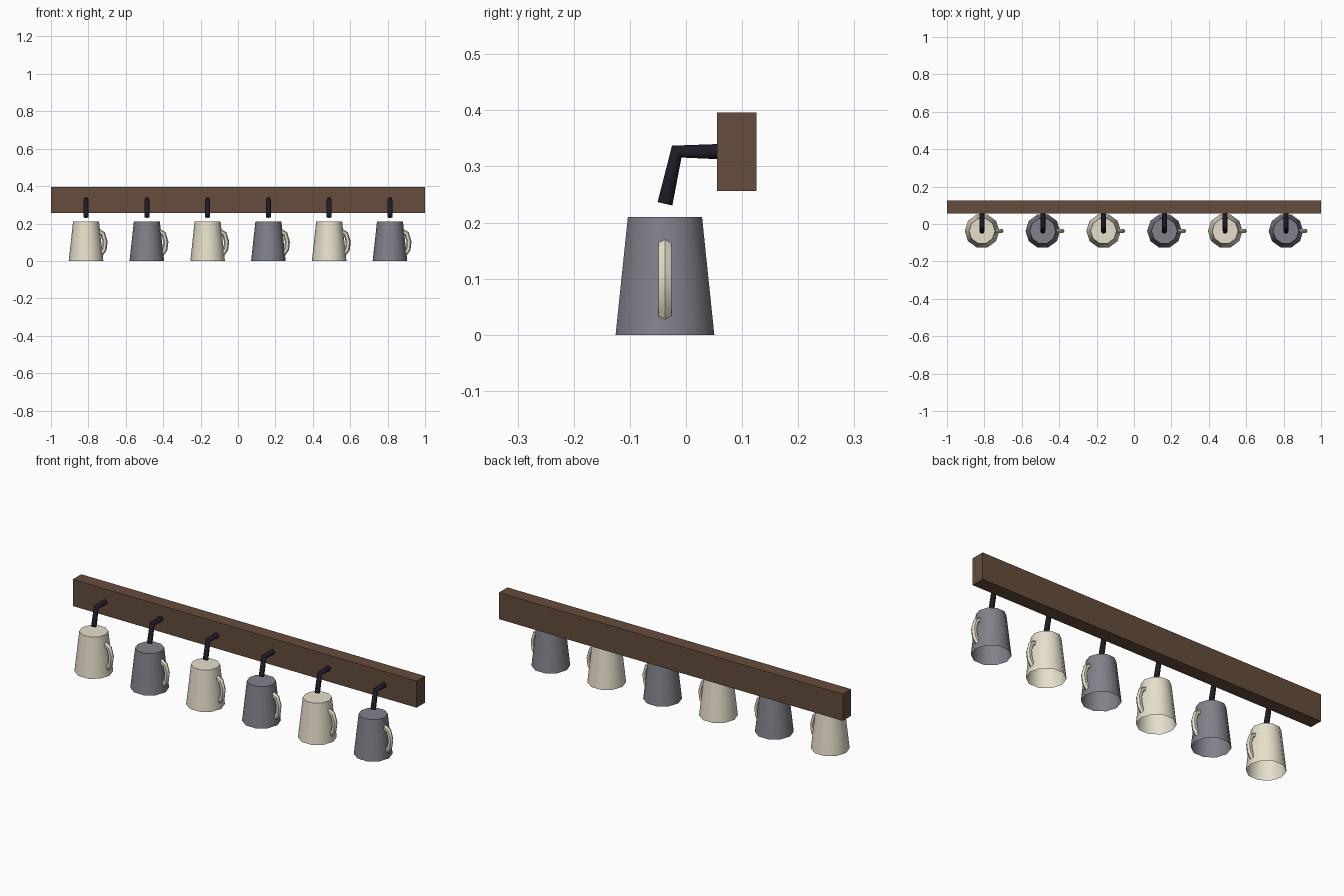
import bpy, bmesh
from math import cos, sin, pi, radians
from mathutils import Vector

if "Cube" in bpy.data.objects:
    bpy.data.objects.remove(bpy.data.objects["Cube"])


def material(name, rgb):
    m = bpy.data.materials.new(name)
    m.diffuse_color = (*rgb, 1)
    m.use_nodes = True
    m.node_tree.nodes["Principled BSDF"].inputs["Base Color"].default_value = m.diffuse_color
    return m


WOOD = material("wood", (0.13, 0.075, 0.045))
IRON = material("dark_iron", (0.014, 0.011, 0.02))
CREAM = material("cream_glaze", (0.80, 0.74, 0.60))
GREY = material("grey_glaze", (0.22, 0.22, 0.26))


def finish(bm, name, mat, angle=None):
    me = bpy.data.meshes.new(name)
    bmesh.ops.recalc_face_normals(bm, faces=bm.faces)
    bm.to_mesh(me)
    bm.free()
    me.materials.append(mat)
    ob = bpy.data.objects.new(name, me)
    bpy.context.collection.objects.link(ob)
    if angle:
        bpy.ops.object.select_all(action='DESELECT')
        ob.select_set(True)
        bpy.context.view_layer.objects.active = ob
        bpy.ops.object.shade_smooth_by_angle(angle=radians(angle))
    return ob


def tube(name, path, side, radius, sides, mat):
    """Capped tube along a planar path; side is the plane normal."""
    bm = bmesh.new()
    pts, side = [Vector(p) for p in path], Vector(side)
    rings = []
    for i, p in enumerate(pts):
        t = Vector()
        if i:
            t += (p - pts[i - 1]).normalized()
        if i < len(pts) - 1:
            t += (pts[i + 1] - p).normalized()
        n = side.cross(t.normalized())
        rings.append([bm.verts.new(p + radius * (cos(2 * pi * k / sides) * n + sin(2 * pi * k / sides) * side))
                      for k in range(sides)])
    for a, b in zip(rings, rings[1:]):
        for k in range(sides):
            j = (k + 1) % sides
            bm.faces.new((a[k], a[j], b[j], b[k]))
    bm.faces.new(rings[0])
    bm.faces.new(rings[-1])
    return finish(bm, name, mat, 50)


# Wall rail
bm = bmesh.new()
bmesh.ops.create_cube(bm, size=1)
bmesh.ops.scale(bm, vec=(2, 0.07, 0.14), verts=bm.verts)
bmesh.ops.translate(bm, vec=(0, 0.0905, 0.326), verts=bm.verts)
finish(bm, "rail", WOOD)

MUG_Y = -0.0375
HANDLE = [(0.064, 0.160), (0.090, 0.145), (0.102, 0.102), (0.097, 0.062), (0.078, 0.035)]

for i in range(6):
    x = -0.8125 + 0.325 * i

    # Bent hook
    tube(f"hook_{i + 1}", [(x, 0.058, 0.3265), (x, -0.0165, 0.3265), (x, -0.0375, 0.2335)],
         (1, 0, 0), 0.0135, 8, IRON)

    # Upturned mug body: closed on top, open below
    bm = bmesh.new()
    cone = bmesh.ops.create_cone(bm, cap_ends=True, segments=10, radius1=0.0925, radius2=0.0695, depth=0.21)
    bottom = [f for f in bm.faces if all(v.co.z < 0 for v in f.verts)]
    bmesh.ops.delete(bm, geom=bottom, context='FACES_ONLY')
    # Put a vertex on the handle side
    vx = max((v.co.x for v in bm.verts))
    if vx < 0.092:
        from mathutils import Matrix
        bmesh.ops.rotate(bm, verts=bm.verts, cent=(0, 0, 0), matrix=Matrix.Rotation(pi / 10, 3, 'Z'))
    bmesh.ops.translate(bm, vec=(x, MUG_Y, 0.105), verts=bm.verts)
    body = finish(bm, f"mug_body_{i + 1}", GREY if i % 2 else CREAM, 50)

    # Mug handle
    tube(f"mug_handle_{i + 1}", [(x + px, MUG_Y, pz) for px, pz in HANDLE],
         (0, 1, 0), 0.0135, 6, CREAM)
